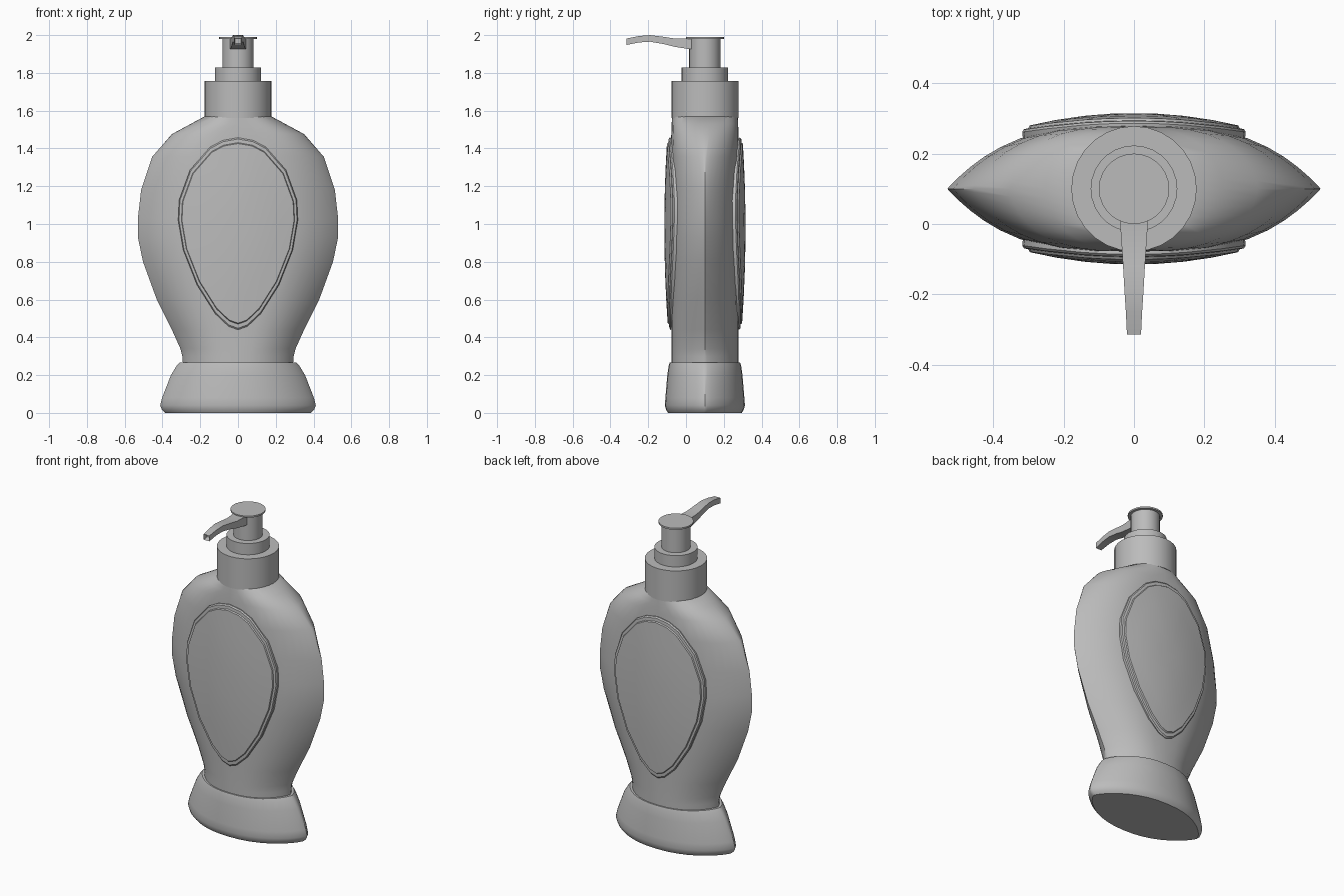
import bpy, bmesh, math

if "Cube" in bpy.data.objects:
    bpy.data.objects.remove(bpy.data.objects["Cube"])

CY = 0.1  # the bottle's axis sits behind the centre because the spout reaches forward

grey = bpy.data.materials.new("plain grey")
grey.use_nodes = True
grey.diffuse_color = (0.5, 0.5, 0.5, 1)
grey.node_tree.nodes["Principled BSDF"].inputs["Base Color"].default_value = (0.5, 0.5, 0.5, 1)


def finish(name, bm, angle=35):
    bmesh.ops.recalc_face_normals(bm, faces=bm.faces[:])
    mesh = bpy.data.meshes.new(name)
    bm.to_mesh(mesh)
    bm.free()
    mesh.materials.append(grey)
    obj = bpy.data.objects.new(name, mesh)
    bpy.context.collection.objects.link(obj)
    bpy.ops.object.select_all(action='DESELECT')
    obj.select_set(True)
    bpy.context.view_layer.objects.active = obj
    bpy.ops.object.shade_smooth_by_angle(angle=math.radians(angle))
    return obj


def bridge(bm, rings):
    """Join successive closed rings of vertices with quads."""
    for a, b in zip(rings, rings[1:]):
        for i in range(len(a)):
            j = (i + 1) % len(a)
            bm.faces.new((a[i], a[j], b[j], b[i]))


def loft(name, rows, sides):
    """Stack superellipse sections: height, half width, half depth, two exponents."""
    bm = bmesh.new()
    rings = []
    for z, w, d, p, q in rows:
        ring = []
        for i in range(sides):
            t = 2 * math.pi * i / sides
            c, s = math.cos(t), math.sin(t)
            x = math.copysign(abs(c) ** (2 / p), c) * w
            y = math.copysign(abs(s) ** (2 / q), s) * d
            ring.append(bm.verts.new((x, CY + y, z)))
        rings.append(ring)
    bridge(bm, rings)
    bm.faces.new(rings[0])
    bm.faces.new(rings[-1])
    return finish(name, bm)


# Flattened body, round at the neck and sharp-edged at the sides
loft("bottle_body", [
    (0.24, 0.29, 0.178, 2.3, 1.4),
    (0.30, 0.295, 0.178, 2.4, 1.3),
    (0.34, 0.305, 0.178, 2.5, 1.2),
    (0.44, 0.35, 0.178, 2.7, 1.1),
    (0.60, 0.43, 0.18, 2.9, 1.05),
    (0.80, 0.503, 0.18, 3.1, 1),
    (0.93, 0.53, 0.18, 3.2, 1),
    (1.03, 0.53, 0.18, 3.2, 1),
    (1.18, 0.513, 0.18, 3.1, 1.05),
    (1.355, 0.455, 0.18, 3, 1.3),
    (1.476, 0.35, 0.178, 2.9, 1.8),
    (1.53, 0.25, 0.176, 2.4, 2),
    (1.57, 0.176, 0.174, 2, 2),
], 40)

# Flared foot
loft("bottle_foot", [
    (0, 0.385, 0.195, 2.2, 1.3),
    (0.015, 0.402, 0.205, 2.2, 1.3),
    (0.04, 0.412, 0.212, 2.2, 1.3),
    (0.08, 0.402, 0.209, 2.2, 1.3),
    (0.20, 0.355, 0.199, 2.2, 1.35),
    (0.25, 0.325, 0.192, 2.2, 1.4),
    (0.268, 0.308, 0.186, 2.3, 1.4),
], 40)

# Egg-shaped raised panels, front and back
HALF = [(0, 1.457), (0.08, 1.443), (0.148, 1.407), (0.254, 1.286), (0.312, 1.127),
        (0.317, 1.02), (0.29, 0.862), (0.217, 0.677), (0.12, 0.524), (0.05, 0.458), (0, 0.44)]
OUTLINE = HALF + [(-x, z) for x, z in HALF[-2:0:-1]]
MID_Z = 0.98


def panel(name, side):
    bm = bmesh.new()

    def ring(scale, drop):
        verts = []
        for x, z in OUTLINE:
            px, pz = x * scale, (z - MID_Z) * scale
            depth = 0.215 - 0.4 * px * px - 0.07 * pz * pz - drop
            verts.append(bm.verts.new((px, CY + side * depth, MID_Z + pz)))
        return verts

    rings = [ring(0.99, 0.05), ring(1, 0.013), ring(0.985, 0.007), ring(0.945, 0.007),
             ring(0.935, 0), ring(0.7, 0), ring(0.45, 0), ring(0.2, 0)]
    bridge(bm, rings)
    bm.faces.new(rings[0])
    bm.faces.new(rings[-1])
    finish(name, bm)


panel("front_panel", -1)
panel("back_panel", 1)


# Pump: collar, step, stem and press disc
def drum(name, radius, bottom, top, sides=28):
    loft(name, [(bottom, radius, radius, 2, 2), (top, radius, radius, 2, 2)], sides)


drum("pump_collar", 0.178, 1.56, 1.757)
drum("pump_step", 0.123, 1.75, 1.828)
drum("pump_stem", 0.083, 1.82, 1.985)
drum("press_disc", 0.1, 1.98, 1.99)

# Curved spout, tapering forward: y, half width, bottom, top
bm = bmesh.new()
rings = []
for y, w, low, high in [(0.06, 0.044, 1.925, 1.984), (0.01, 0.04, 1.927, 1.983),
                        (-0.06, 0.035, 1.938, 1.982), (-0.12, 0.031, 1.953, 1.991),
                        (-0.19, 0.027, 1.965, 2.0), (-0.25, 0.023, 1.961, 1.995),
                        (-0.314, 0.02, 1.948, 1.982)]:
    rings.append([bm.verts.new((sx * w, y, z))
                  for sx, z in ((-1, low), (1, low), (1, high), (-1, high))])
bridge(bm, rings)
bm.faces.new(rings[0])
tip = bm.faces.new(rings[-1])
bmesh.ops.recalc_face_normals(bm, faces=bm.faces[:])
# Spout opening
bmesh.ops.inset_region(bm, faces=[tip], thickness=0.006)
bmesh.ops.translate(bm, verts=tip.verts[:], vec=(0, 0.03, 0.004))
finish("pump_spout", bm)
